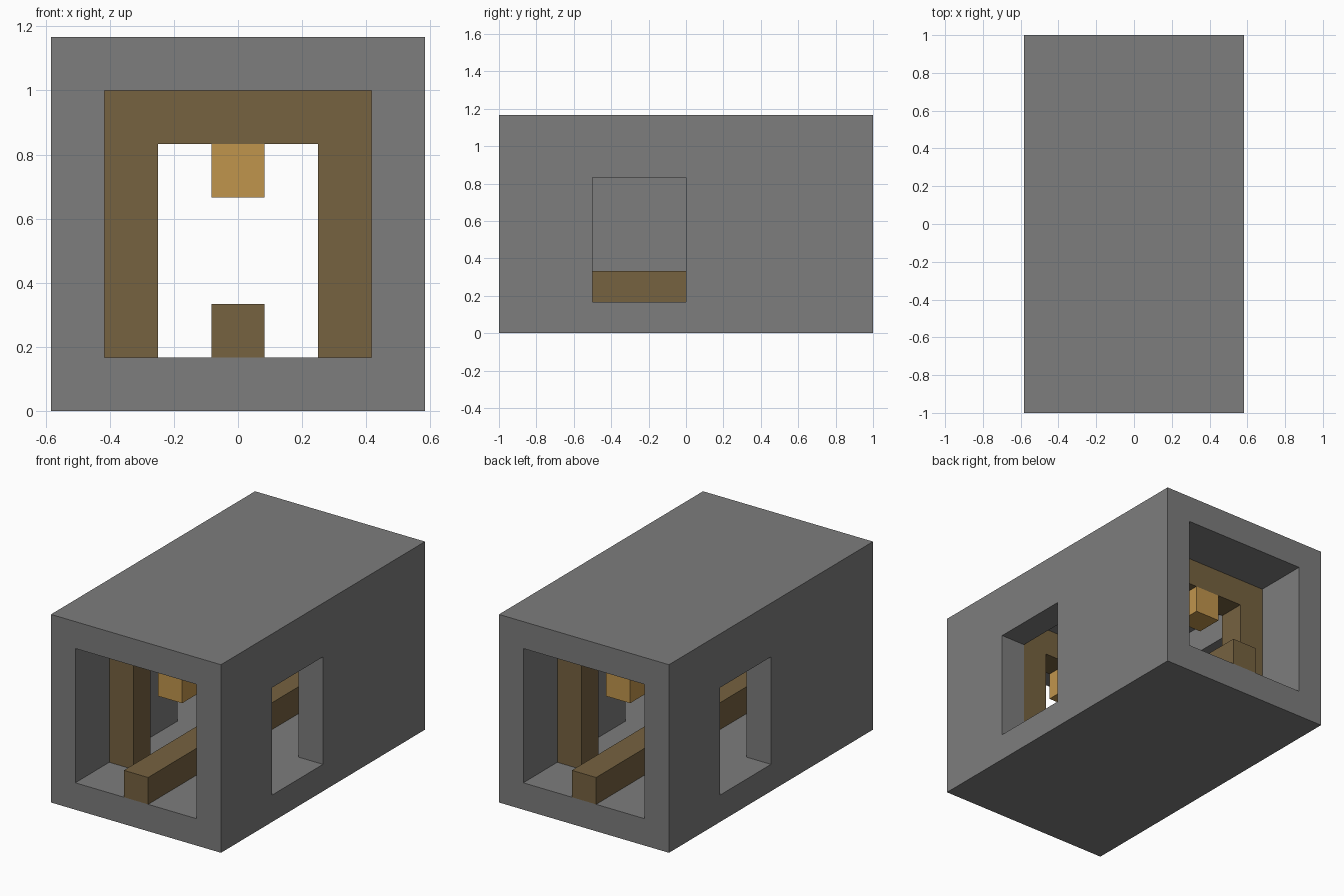
import bpy
import bmesh
from mathutils import Vector

U = 1 / 6  # building module: the tunnel is 7 wide, 7 high, 12 long

if "Cube" in bpy.data.objects:
    bpy.data.objects.remove(bpy.data.objects["Cube"])


def material(name, rgb):
    m = bpy.data.materials.new(name)
    m.use_nodes = True
    m.diffuse_color = (*rgb, 1)
    m.node_tree.nodes["Principled BSDF"].inputs["Base Color"].default_value = (*rgb, 1)
    return m


stone = material("stone grey", (0.205, 0.205, 0.205))
timber = material("timber brown", (0.181, 0.122, 0.051))
amber = material("lamp amber", (0.53, 0.30, 0.073))


def prism(name, outline, y0, y1, mat=None):
    """Extrude an x-z outline, given in modules, from y0 to y1."""
    bm = bmesh.new()
    face = bm.faces.new([bm.verts.new((x * U, y0 * U, z * U)) for x, z in outline])
    ext = bmesh.ops.extrude_face_region(bm, geom=[face])
    verts = [g for g in ext["geom"] if isinstance(g, bmesh.types.BMVert)]
    bmesh.ops.translate(bm, verts=verts, vec=Vector((0, (y1 - y0) * U, 0)))
    bmesh.ops.recalc_face_normals(bm, faces=bm.faces)
    mesh = bpy.data.meshes.new(name)
    bm.to_mesh(mesh)
    bm.free()
    if mat:
        mesh.materials.append(mat)
    ob = bpy.data.objects.new(name, mesh)
    bpy.context.collection.objects.link(ob)
    return ob


def rect(x0, x1, z0, z1):
    return [(x0, z0), (x1, z0), (x1, z1), (x0, z1)]


# Stone shell: bored through lengthwise, one doorway in each side wall
shell = prism("tunnel_shell", rect(-3.5, 3.5, 0, 7), -6, 6, stone)
cutters = [
    prism("bore_cutter", rect(-2.5, 2.5, 1, 6), -7, 7),
    prism("left_doorway_cutter", rect(2, 4, 1, 5), -3, 0),
    prism("right_doorway_cutter", rect(-4, -2, 1, 5), 0, 3),
]
bpy.context.view_layer.objects.active = shell
for cutter in cutters:
    cutter.hide_render = True
    mod = shell.modifiers.new(cutter.name, "BOOLEAN")
    mod.operation = "DIFFERENCE"
    mod.solver = "EXACT"
    mod.object = cutter
    bpy.ops.object.modifier_apply(modifier=mod.name)
    bpy.data.objects.remove(cutter)

# Timber beam along the floor
prism("floor_beam", rect(-0.5, 0.5, 1, 2), -6, 6, timber)

# Timber support frames, each with a lamp block hanging below the lintel
half = [(2.5, 6), (2.5, 1), (1.5, 1), (1.5, 5)]
arch = half + [(-x, z) for x, z in reversed(half)]
for side, y in (("front", -4), ("back", 3)):
    prism(side + "_support_frame", arch, y, y + 1, timber)
    prism(side + "_lamp", rect(-0.5, 0.5, 4, 5), y, y + 1, amber)
